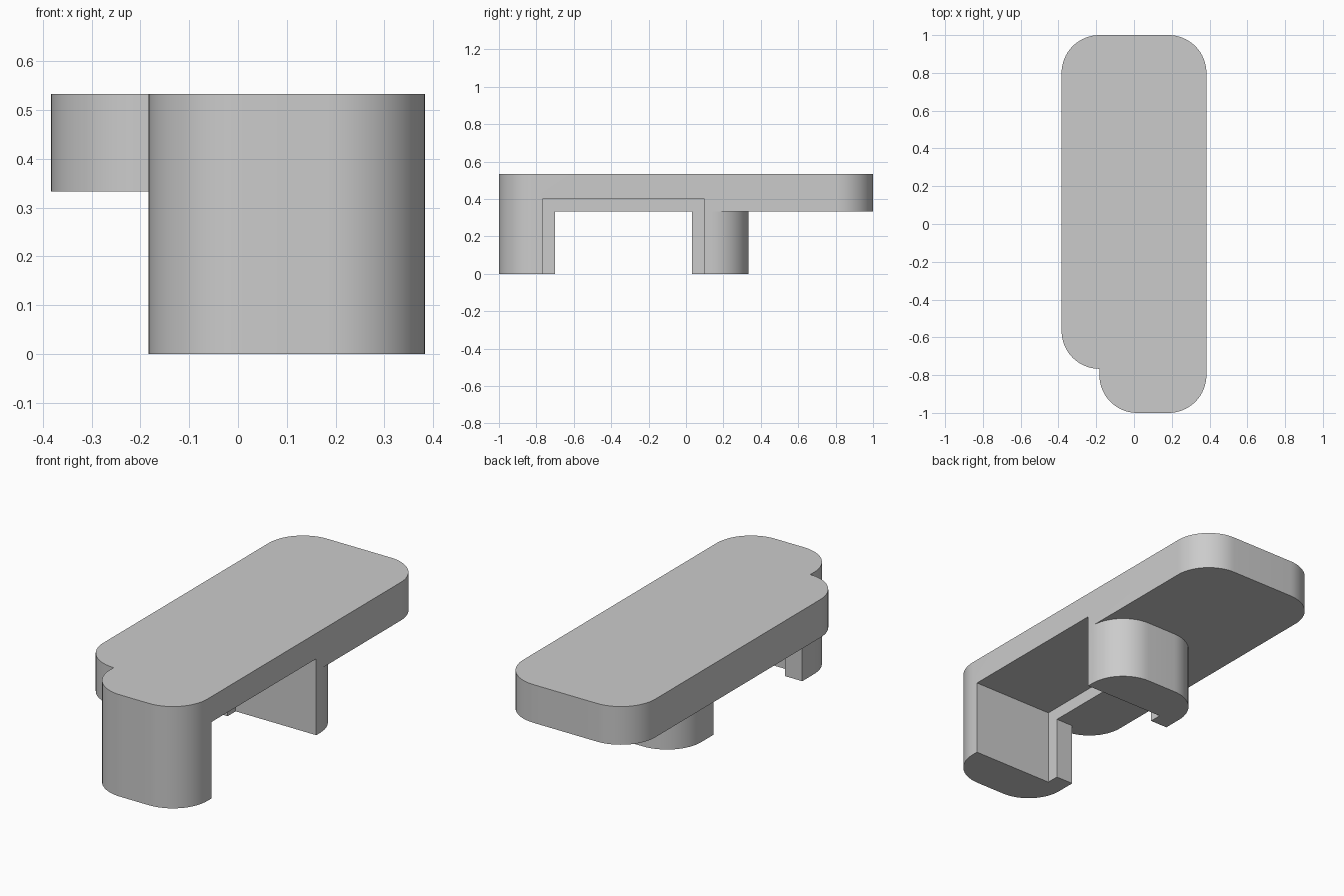
import bpy
import bmesh
import math

cube = bpy.data.objects.get("Cube")
if cube:
    bpy.data.objects.remove(cube, do_unlink=True)

U = 1 / 15          # design module
SIDE = 5.75 * U     # half width of the top
R = 3 * U           # corner radius
STEPS = 16          # segments per rounded corner

grey = bpy.data.materials.new("plain grey")
grey.use_nodes = True
colour = (0.6, 0.6, 0.6, 1)
grey.diffuse_color = colour
grey.node_tree.nodes["Principled BSDF"].inputs["Base Color"].default_value = colour


def prism(name, x0, x1, y0, y1, z0, z1, radius=0):
    """Upright block, optionally with rounded vertical corners."""
    centres = [(x1 - radius, y1 - radius), (x0 + radius, y1 - radius),
               (x0 + radius, y0 + radius), (x1 - radius, y0 + radius)]
    steps = STEPS if radius else 0
    bm = bmesh.new()
    ring = []
    for quarter, (cx, cy) in enumerate(centres):
        for i in range(steps + 1):
            a = math.pi / 2 * (quarter + i / max(steps, 1))
            ring.append(bm.verts.new((round(cx + radius * math.cos(a), 5),
                                      round(cy + radius * math.sin(a), 5),
                                      round(z0, 5))))
    base = bm.faces.new(ring)
    top = bmesh.ops.extrude_face_region(bm, geom=[base])["geom"]
    for v in top:
        if isinstance(v, bmesh.types.BMVert):
            v.co.z = round(z1, 5)
    bmesh.ops.recalc_face_normals(bm, faces=bm.faces)
    mesh = bpy.data.meshes.new(name)
    bm.to_mesh(mesh)
    bm.free()
    mesh.materials.append(grey)
    obj = bpy.data.objects.new(name, mesh)
    bpy.context.collection.objects.link(obj)
    return obj


def combine(obj, other, operation):
    """Apply a boolean and remove the helper."""
    mod = obj.modifiers.new("boolean", "BOOLEAN")
    mod.operation = operation
    mod.solver = "EXACT"
    mod.object = other
    other.hide_render = True
    graph = bpy.context.evaluated_depsgraph_get()
    result = bpy.data.meshes.new_from_object(obj.evaluated_get(graph))
    obj.modifiers.clear()
    obj.data = result
    bpy.data.objects.remove(other, do_unlink=True)


# Long rounded top and the narrower supporting block under it
body = prism("bridge_body", -SIDE, SIDE, -11.5 * U, 15 * U, 5 * U, 8 * U, R)
support = prism("support_block", -2.75 * U, SIDE, -15 * U, 5 * U, 0, 8 * U, R)
combine(body, support, "UNION")

# Passage between the two legs, then the wider recess that leaves a lip
passage = prism("passage_cutter", -4 * U, 8 * U, -10.5 * U, 0.5 * U, -U, 5 * U)
combine(body, passage, "DIFFERENCE")
recess = prism("recess_cutter", -1.25 * U, 8 * U, -11.5 * U, 1.5 * U, -U, 6 * U)
combine(body, recess, "DIFFERENCE")

# Smooth corners with crisp edges
bpy.ops.object.select_all(action="DESELECT")
body.select_set(True)
bpy.context.view_layer.objects.active = body
bpy.ops.object.shade_smooth_by_angle(angle=math.radians(30))
